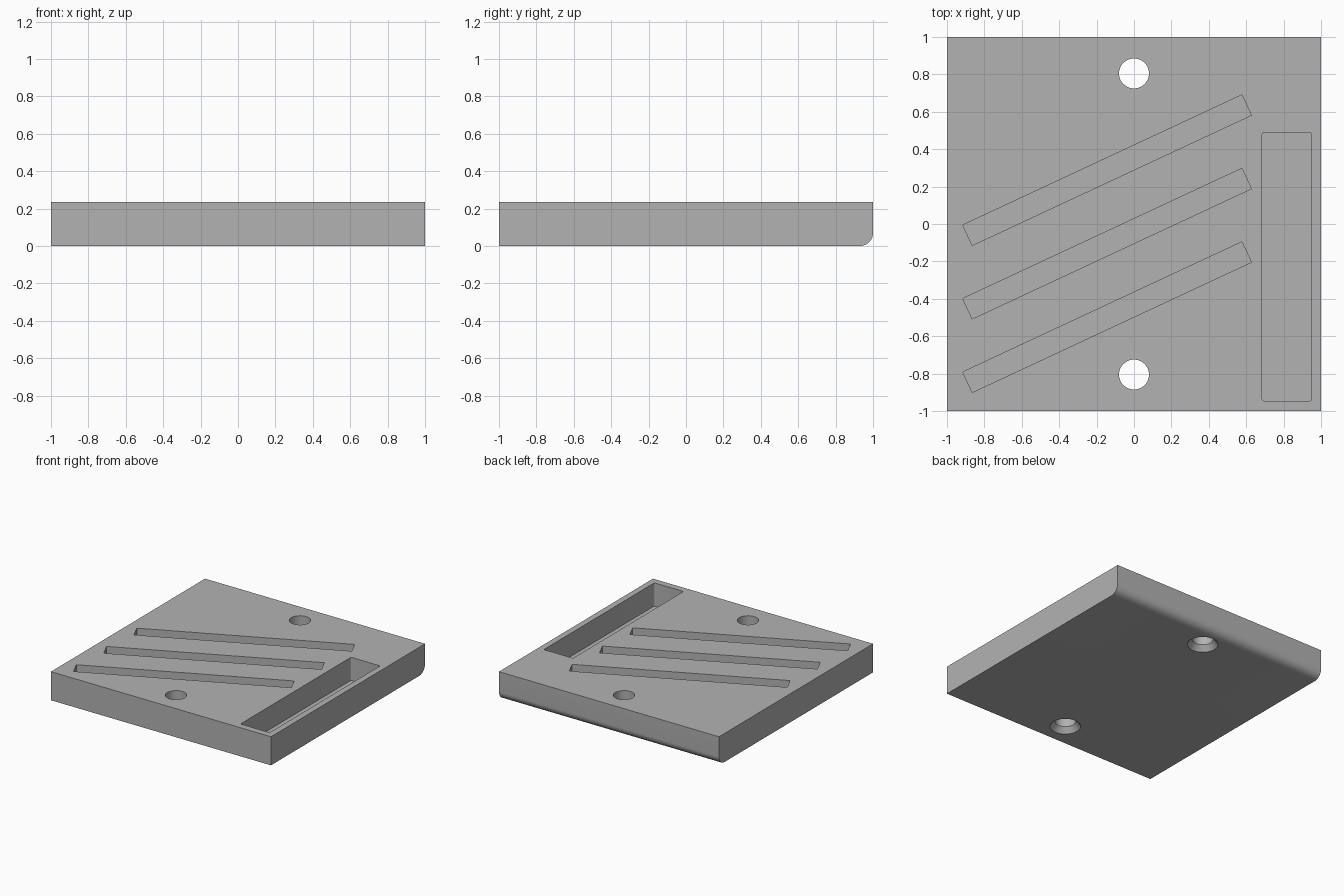
import bpy, bmesh
from math import sin, cos, pi, radians
from mathutils import Matrix

cube = bpy.data.objects.get("Cube")
if cube:
    bpy.data.objects.remove(cube, do_unlink=True)

HEIGHT = 0.235
FILLET = 0.07

grey = bpy.data.materials.new("plain_grey")
grey.use_nodes = True
grey.diffuse_color = (0.45, 0.45, 0.45, 1)
grey.node_tree.nodes["Principled BSDF"].inputs["Base Color"].default_value = grey.diffuse_color


def make_object(name, bm):
    bmesh.ops.recalc_face_normals(bm, faces=bm.faces)
    mesh = bpy.data.meshes.new(name)
    bm.to_mesh(mesh)
    bm.free()
    mesh.materials.append(grey)
    obj = bpy.data.objects.new(name, mesh)
    bpy.context.collection.objects.link(obj)
    return obj


def loft(name, rings):
    """Closed solid through a stack of equal rings of points."""
    bm = bmesh.new()
    loops = [[bm.verts.new(p) for p in ring] for ring in rings]
    n = len(loops[0])
    for a, b in zip(loops, loops[1:]):
        for i in range(n):
            j = (i + 1) % n
            bm.faces.new((a[i], a[j], b[j], b[i]))
    bm.faces.new(loops[0])
    bm.faces.new(loops[-1])
    return make_object(name, bm)


def recess(name, x, y, width, length, depth, angle=0, corner=0):
    """Box cutter that sinks to the given depth below the top face."""
    bm = bmesh.new()
    bmesh.ops.create_cube(bm, size=1)
    bmesh.ops.scale(bm, vec=(width, length, 2 * depth), verts=bm.verts)
    if corner:
        upright = [e for e in bm.edges
                   if abs(e.verts[0].co.z - e.verts[1].co.z) > depth]
        bmesh.ops.bevel(bm, geom=upright, offset=corner, segments=4,
                        profile=0.5, affect='EDGES')
    bm.transform(Matrix.Translation((x, y, HEIGHT)) @ Matrix.Rotation(angle, 4, 'Z'))
    return make_object(name, bm)


def screw_hole(name, y):
    """Through hole with a countersink on the underside."""
    profile = [(0.15, -0.045), (0.08, 0.045), (0.08, HEIGHT + 0.1)]
    turns = [2 * pi * i / 48 for i in range(48)]
    return loft(name, [[(r * cos(t), y + r * sin(t), z) for t in turns]
                       for r, z in profile])


# Slab: side profile with a rounded lower back edge, extruded across x
side = [(-1, 0)]
for i in range(13):
    t = -pi / 2 + pi / 2 * i / 12
    side.append((1 - FILLET + FILLET * cos(t), FILLET + FILLET * sin(t)))
side += [(1, HEIGHT), (-1, HEIGHT)]
plate = loft("base_plate", [[(x, y, z) for y, z in side] for x in (-1, 1)])

# Cutters: side pocket, three slanted grooves, two screw holes
cutters = [recess("pocket_cutter", 0.817, -0.228, 0.265, 1.435, 0.19, corner=0.012)]
for i in range(3):
    cutters.append(recess("groove_cutter", -0.144, 0.288 - 0.393 * i,
                          1.647, 0.12, 0.12, angle=radians(25)))
for y in (-0.805, 0.805):
    cutters.append(screw_hole("hole_cutter", y))

bpy.ops.object.select_all(action='DESELECT')
bpy.context.view_layer.objects.active = plate
plate.select_set(True)
for cutter in cutters:
    cutter.hide_render = True
    mod = plate.modifiers.new("cut", 'BOOLEAN')
    mod.operation = 'DIFFERENCE'
    mod.solver = 'EXACT'
    mod.object = cutter
    bpy.ops.object.modifier_apply(modifier=mod.name)
    bpy.data.objects.remove(cutter, do_unlink=True)

# Smooth the rounded edge and bores, keep the rest crisp
bpy.ops.object.shade_smooth_by_angle(angle=radians(30))
